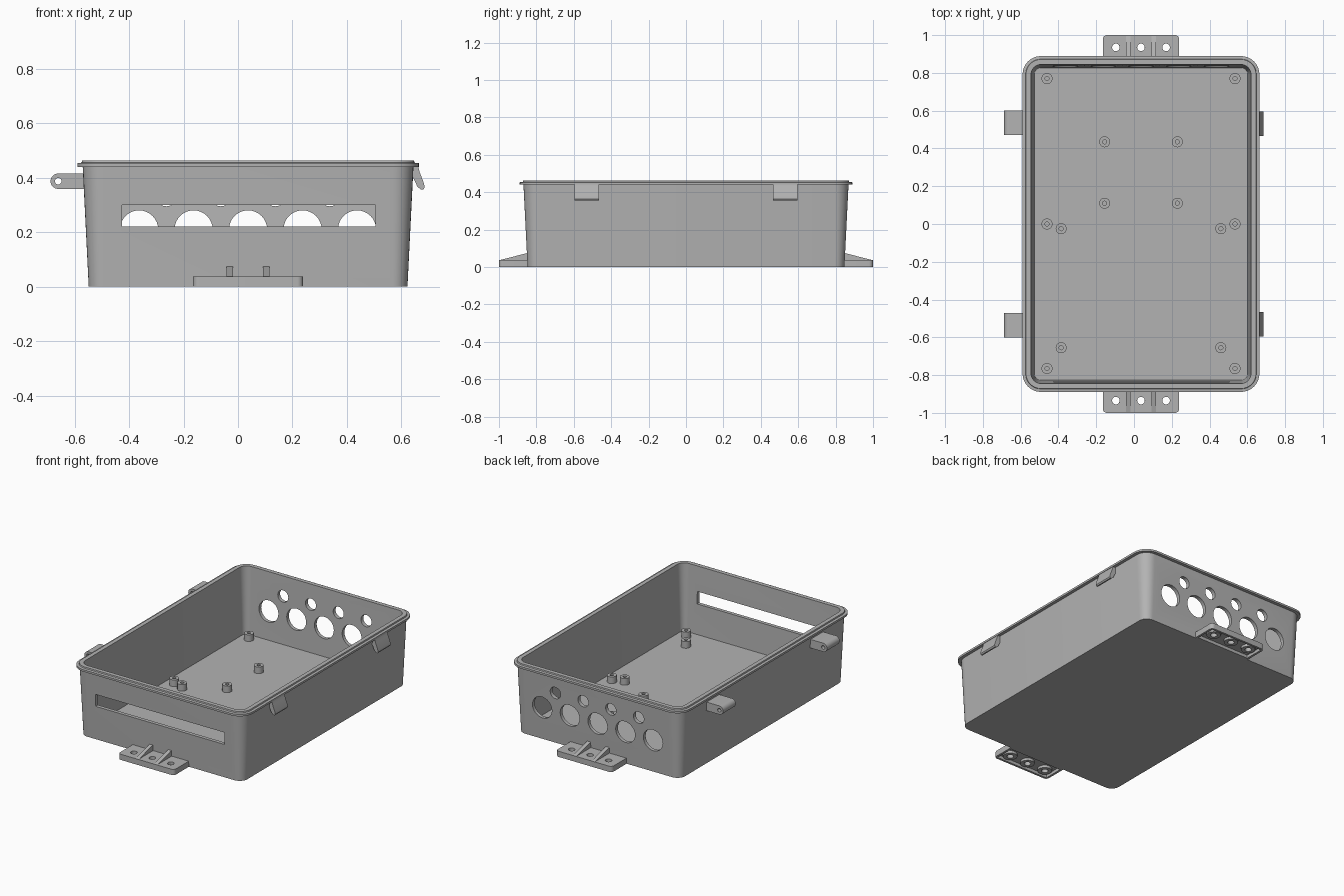
import bpy, bmesh, math
from mathutils import Matrix, Vector

if "Cube" in bpy.data.objects:
    bpy.data.objects.remove(bpy.data.objects["Cube"])

grey = bpy.data.materials.new("plain grey")
grey.use_nodes = True
grey.diffuse_color = (0.45, 0.45, 0.45, 1)
grey.node_tree.nodes["Principled BSDF"].inputs["Base Color"].default_value = (0.45, 0.45, 0.45, 1)

CX = 0.037            # box centre along x
HX, HY = 0.585, 0.847  # half size of the base


def finish(name, bm):
    bmesh.ops.recalc_face_normals(bm, faces=bm.faces)
    mesh = bpy.data.meshes.new(name)
    bm.to_mesh(mesh)
    bm.free()
    mesh.materials.append(grey)
    obj = bpy.data.objects.new(name, mesh)
    bpy.context.collection.objects.link(obj)
    return obj


def smooth(obj):
    bpy.ops.object.select_all(action='DESELECT')
    obj.select_set(True)
    bpy.context.view_layer.objects.active = obj
    bpy.ops.object.shade_smooth_by_angle(angle=math.radians(30))


def rounded_rect(hx, hy, r, steps=8):
    """Outline of a rounded rectangle, anticlockwise."""
    pts = []
    for q, (sx, sy) in enumerate([(1, 1), (-1, 1), (-1, -1), (1, -1)]):
        for i in range(steps + 1):
            a = math.pi / 2 * (q + i / steps)
            pts.append((sx * (hx - r) + r * math.cos(a), sy * (hy - r) + r * math.sin(a)))
    return pts


def loft(name, rings, closed=False):
    """Skin a stack of equal rings, capping the ends or closing the loop."""
    bm = bmesh.new()
    loops = [[bm.verts.new(p) for p in ring] for ring in rings]
    n = len(loops[0])
    pairs = list(zip(loops, loops[1:])) + ([(loops[-1], loops[0])] if closed else [])
    for a, b in pairs:
        for i in range(n):
            j = (i + 1) % n
            bm.faces.new((a[i], a[j], b[j], b[i]))
    if not closed:
        bm.faces.new(loops[0])
        bm.faces.new(loops[-1])
    return finish(name, bm)


def tube(name, x, y, z0, z1, r_out, r_in, sides=24):
    angles = [2 * math.pi * i / sides for i in range(sides)]
    profile = [(r_out, z0), (r_out, z1), (r_in, z1), (r_in, z0)]
    rings = [[(x + r * math.cos(a), y + r * math.sin(a), z) for a in angles] for r, z in profile]
    return loft(name, rings, closed=True)


def prism(name, profile, lo, hi, place):
    """Extrude a 2D profile from lo to hi; place maps (u, v, depth) to a point."""
    return loft(name, [[place(u, v, d) for u, v in profile] for d in (lo, hi)])


def box(name, lo, hi):
    bm = bmesh.new()
    lo, hi = Vector(lo), Vector(hi)
    bmesh.ops.create_cube(bm, size=1, matrix=Matrix.Translation((lo + hi) / 2)
                          @ Matrix.Diagonal((*(hi - lo), 1)))
    return finish(name, bm)


def rod(name, centre, r, length, axis):
    bm = bmesh.new()
    turn = Matrix.Rotation(math.pi / 2, 4, 'X') if axis == 'Y' else Matrix()
    bmesh.ops.create_cone(bm, cap_ends=True, segments=32, radius1=r, radius2=r, depth=length,
                          matrix=Matrix.Translation(centre) @ turn)
    return finish(name, bm)


def cut(obj, cutters):
    for c in cutters:
        c.hide_render = True
        mod = obj.modifiers.new("cut", 'BOOLEAN')
        mod.operation, mod.solver, mod.object = 'DIFFERENCE', 'EXACT', c
        bpy.context.view_layer.objects.active = obj
        bpy.ops.object.modifier_apply(modifier=mod.name)
        bpy.data.objects.remove(c)


def xz(u, v, d):
    return (u, d, v)


def yz(u, v, d):
    return (d, u, v)


# Open tray: outer wall, stepped rim, inner wall, floor as (outset, height)
shell = [(0, 0), (0.022, 0.44), (0.042, 0.44), (0.042, 0.453), (0.026, 0.455),
         (0.024, 0.463), (-0.003, 0.463), (-0.02, 0.025)]
tray = loft("tray", [[(CX + x, y, z) for x, y in rounded_rect(HX + o, HY + o, 0.055 + o)]
                     for o, z in shell])

# Front slot and the two rows of round holes in the back wall
openings = [box("slot_cutter", (-0.425, -0.92, 0.22), (0.505, -0.78, 0.3))]
for i in range(5):
    openings.append(rod("hole_cutter", (CX + (i - 2) * 0.2, 0.85, 0.21), 0.07, 0.16, 'Y'))
for i in range(4):
    openings.append(rod("small_hole_cutter", (CX + (i - 1.5) * 0.2, 0.85, 0.333), 0.038, 0.16, 'Y'))
cut(tray, openings)
smooth(tray)

# Standoffs on the floor, in pairs either side of the centre line
for dx, y in [(0.4975, 0.77), (0.1925, 0.435), (0.1925, 0.11), (0.4975, 0),
              (0.4225, -0.025), (0.4225, -0.655), (0.4975, -0.765)]:
    for side in (-1, 1):
        smooth(tube("standoff", CX + side * dx, y, 0.02, 0.068, 0.029, 0.011))

for s in (-1, 1):
    end = "front" if s < 0 else "back"

    # Mounting foot: hollow underside with screw holes
    outline = [(CX + x, s * 0.915 + y, 0) for x, y in rounded_rect(0.202, 0.085, 0.022)]
    foot = loft(end + "_foot", [[(x, y, z) for x, y, _ in outline] for z in (0, 0.037)])
    ys = sorted((s * 0.86, s * 0.986))
    hollow = box("hollow_cutter", (CX - 0.188, ys[0], -0.02), (CX + 0.188, ys[1], 0.02))
    holes = [rod("screw_cutter", (CX + k * 0.133, s * 0.935, 0), 0.02, 0.2, 'Z') for k in (-1, 0, 1)]
    cut(foot, [hollow] + holes)
    smooth(foot)
    for k in (-1, 0, 1):
        smooth(tube(end + "_foot_boss", CX + k * 0.133, s * 0.935, 0.004, 0.022, 0.042, 0.02))

    # Sloping ribs bracing the foot against the wall
    rib = [(s * 0.835, 0.03), (s * 0.995, 0.03), (s * 0.995, 0.037), (s * 0.852, 0.074), (s * 0.835, 0.074)]
    for k in (-1, 1):
        x = CX + k * 0.067
        prism(end + "_foot_rib", rib, x - 0.012, x + 0.012, yz)

    # Hinge knuckle on the right side
    arc = [math.pi * (0.5 + i / 16) for i in range(17)]
    knuckle = [(-0.66 + 0.028 * math.cos(a), 0.387 + 0.028 * math.sin(a)) for a in arc]
    knuckle += [(-0.56, 0.359), (-0.56, 0.415)]
    hinge = prism(end + "_hinge", knuckle, s * 0.535 - 0.065, s * 0.535 + 0.065, xz)
    cut(hinge, [rod("pin_cutter", (-0.66, s * 0.535, 0.387), 0.012, 0.3, 'Y')])
    smooth(hinge)

    # Hooked latch catch on the left side
    hook = [(0.632, 0.442), (0.661, 0.442), (0.667, 0.42), (0.683, 0.378), (0.685, 0.364),
            (0.68, 0.356), (0.67, 0.357), (0.658, 0.368), (0.645, 0.396), (0.632, 0.412)]
    smooth(prism(end + "_catch", hook, s * 0.53 - 0.065, s * 0.53 + 0.065, xz))
